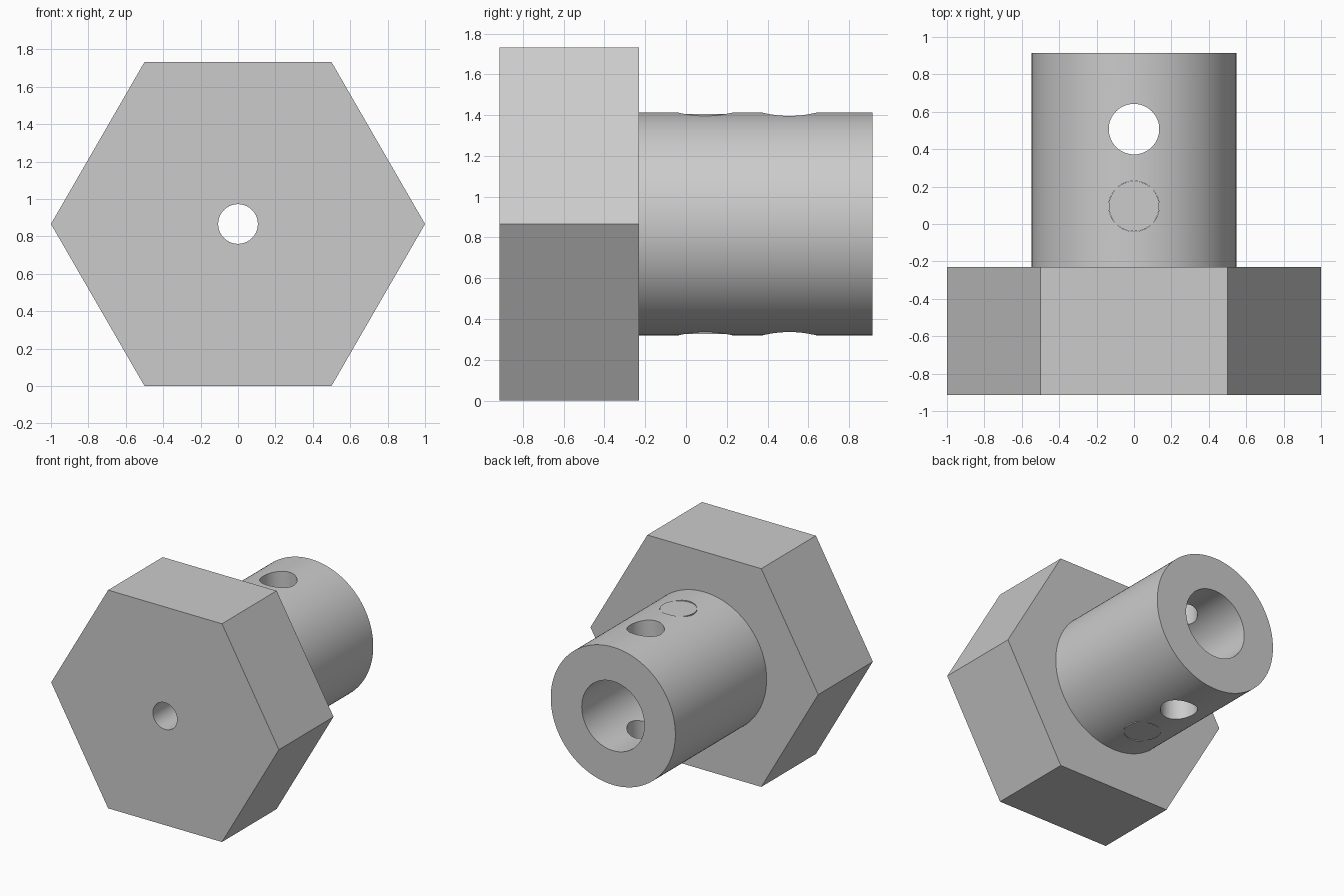
import bpy, bmesh, math
from mathutils import Vector

if "Cube" in bpy.data.objects:
    bpy.data.objects.remove(bpy.data.objects["Cube"], do_unlink=True)

CENTRE_Z = math.sqrt(3) / 2
HEAD_FRONT, HEAD_BACK, SHAFT_END = -0.915, -0.23, 0.915
SHAFT_R, BORE_R, PILOT_R, CROSS_R = 0.547, 0.275, 0.106, 0.135

steel = bpy.data.materials.new("plain grey")
steel.use_nodes = True
grey = (0.6, 0.6, 0.6, 1)
steel.diffuse_color = grey
steel.node_tree.nodes["Principled BSDF"].inputs["Base Color"].default_value = grey


def prism(name, axis, radius, sides, start, end, offset=0):
    """Prism along y, or along z about the shaft centre at y = offset."""
    bm = bmesh.new()
    ring = []
    for i in range(sides):
        a = math.tau * i / sides
        u, v = radius * math.cos(a), radius * math.sin(a)
        p = (u, start, CENTRE_Z + v) if axis == "y" else (u, offset + v, CENTRE_Z + start)
        ring.append(bm.verts.new(p))
    cap = bm.faces.new(ring)
    grown = bmesh.ops.extrude_face_region(bm, geom=[cap])["geom"]
    step = Vector((0, end - start, 0)) if axis == "y" else Vector((0, 0, end - start))
    bmesh.ops.translate(bm, vec=step, verts=[g for g in grown if isinstance(g, bmesh.types.BMVert)])
    bmesh.ops.recalc_face_normals(bm, faces=bm.faces)
    mesh = bpy.data.meshes.new(name)
    bm.to_mesh(mesh)
    bm.free()
    mesh.materials.append(steel)
    obj = bpy.data.objects.new(name, mesh)
    bpy.context.collection.objects.link(obj)
    return obj


def cut(obj, *cutters):
    bpy.context.view_layer.objects.active = obj
    for cutter in cutters:
        mod = obj.modifiers.new("cut", "BOOLEAN")
        mod.operation, mod.solver, mod.object = "DIFFERENCE", "EXACT", cutter
        bpy.ops.object.modifier_apply(modifier=mod.name)


# Cutters
pilot = prism("pilot_cutter", "y", PILOT_R, 64, -1.2, 0)
bore = prism("bore_cutter", "y", BORE_R, 96, HEAD_BACK - 0.1, 1.2)
open_hole = prism("open_hole_cutter", "z", CROSS_R, 64, -1, 1, 0.507)
plug_hole = prism("plug_hole_cutter", "z", CROSS_R, 64, -1, 1, 0.095)
cutters = [pilot, bore, open_hole, plug_hole]

# Hexagonal head with a pilot hole
head = prism("hex_head", "y", 1, 6, HEAD_FRONT, HEAD_BACK)
cut(head, pilot)

# Hollow shaft with one open and one plugged cross hole
shaft = prism("shaft", "y", SHAFT_R, 128, HEAD_BACK, SHAFT_END)
cut(shaft, bore, open_hole, plug_hole)

# Flat-ended plugs, top and bottom, trimmed by the bore
plugs = prism("plugs", "z", CROSS_R - 0.001, 64, -0.539, 0.539, 0.095)
cut(plugs, bore)

for c in cutters:
    bpy.data.objects.remove(c, do_unlink=True)

# Smooth the round walls and keep the edges sharp
bpy.ops.object.select_all(action="DESELECT")
for obj in (head, shaft, plugs):
    obj.select_set(True)
bpy.context.view_layer.objects.active = shaft
bpy.ops.object.shade_smooth_by_angle(angle=math.radians(30))
